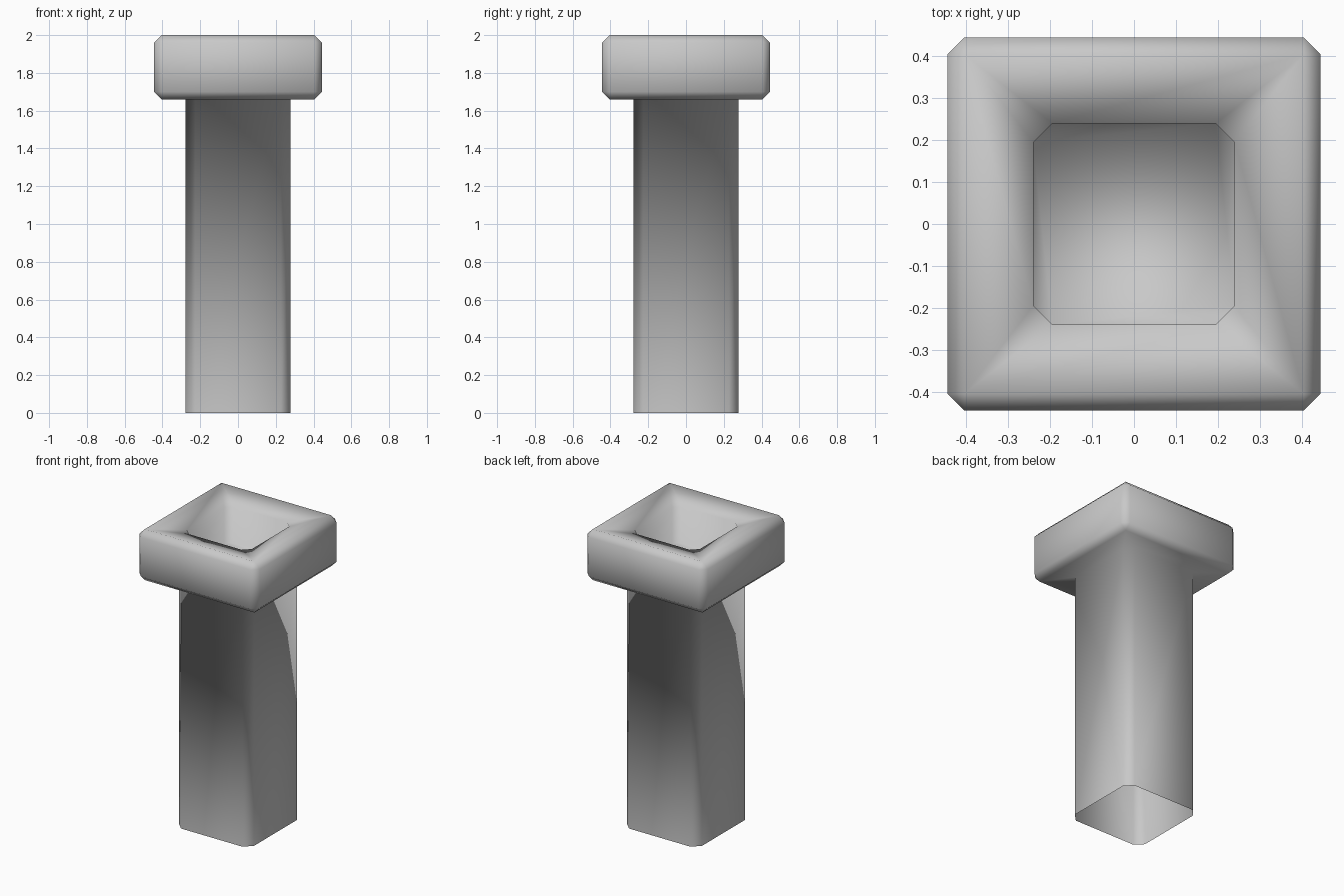
import bpy
import bmesh

cube = bpy.data.objects.get("Cube")
if cube:
    bpy.data.objects.remove(cube, do_unlink=True)

# One plain grey for the whole pipe
grey = bpy.data.materials.new("plain grey")
grey.use_nodes = True
colour = (0.58, 0.58, 0.58, 1)
grey.diffuse_color = colour
grey.node_tree.nodes["Principled BSDF"].inputs["Base Color"].default_value = colour


def ring(bm, half, cut, z):
    """Square loop with cut corners; a cut of 0 gives a plain square."""
    inner = half - cut
    loop = []
    corners = [(1, 1), (-1, 1), (-1, -1), (1, -1)]
    for sx, sy in corners:
        pair = [(sx * half, sy * inner, z), (sx * inner, sy * half, z)]
        if sx * sy < 0:
            pair.reverse()
        loop += [bm.verts.new(p) for p in pair]
    return loop


# Half width, corner cut and height, from the open foot to the floor of the mouth
profile = [
    (0.277, 0.05, 0.0),      # foot of the shaft
    (0.277, 0.05, 1.66),     # shaft meets the rim
    (0.405, 0.0, 1.66),      # underside of the rim
    (0.445, 0.04, 1.70),     # lower bevel
    (0.445, 0.04, 1.96),     # upper bevel
    (0.405, 0.0, 2.0),       # top of the rim
    (0.24, 0.045, 1.96),     # lip of the mouth
    (0.24, 0.045, 1.72),     # floor of the mouth
]

bm = bmesh.new()
loops = [ring(bm, *level) for level in profile]
for low, high in zip(loops, loops[1:]):
    for i in range(len(low)):
        j = (i + 1) % len(low)
        bm.faces.new((low[i], low[j], high[j], high[i]))
bm.faces.new(loops[-1])
bmesh.ops.remove_doubles(bm, verts=bm.verts, dist=0.0001)
for face in bm.faces:
    face.smooth = True

mesh = bpy.data.meshes.new("square_pipe")
bm.to_mesh(mesh)
bm.free()
mesh.materials.append(grey)
pipe = bpy.data.objects.new("square_pipe", mesh)
bpy.context.collection.objects.link(pipe)
